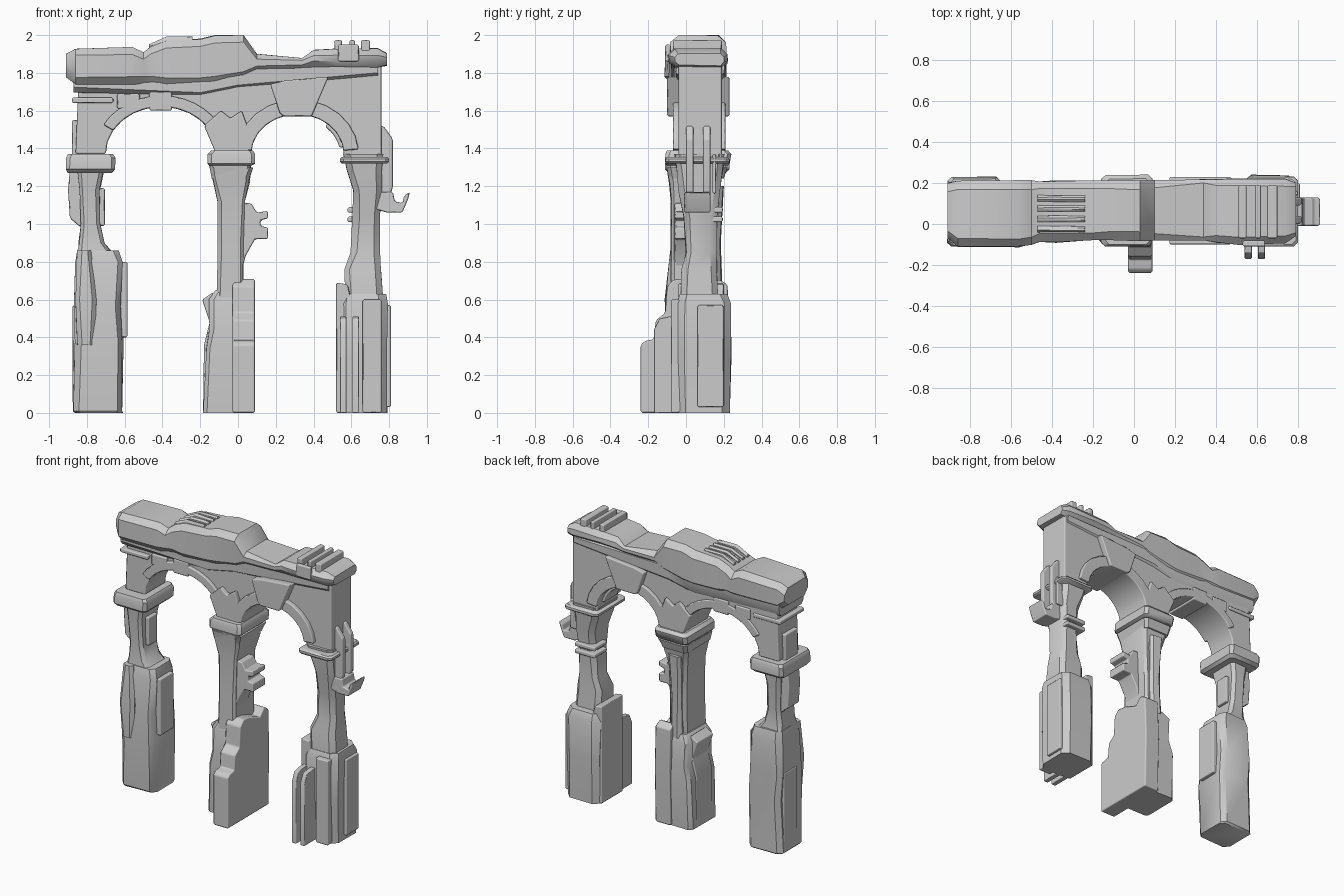
import bpy
import bmesh
import math
import random
from mathutils import Vector

random.seed(4)
UNIT = 0.01  # all sizes below are in hundredths

old = bpy.data.objects.get("Cube")
if old:
    bpy.data.objects.remove(old, do_unlink=True)

stone = bpy.data.materials.new("grey_stone")
stone.use_nodes = True
grey = (0.6, 0.6, 0.6, 1)
stone.diffuse_color = grey
stone.node_tree.nodes["Principled BSDF"].inputs["Base Color"].default_value = grey


def finish(name, bm, bevel):
    """Turn a bmesh into a stone object with worn edges."""
    bmesh.ops.recalc_face_normals(bm, faces=bm.faces)
    mesh = bpy.data.meshes.new(name)
    bm.to_mesh(mesh)
    bm.free()
    mesh.materials.append(stone)
    mesh.shade_smooth()
    mesh.set_sharp_from_angle(angle=math.radians(35))
    obj = bpy.data.objects.new(name, mesh)
    bpy.context.collection.objects.link(obj)
    if bevel:
        mod = obj.modifiers.new("worn_edges", "BEVEL")
        mod.width = bevel * UNIT
        mod.segments = 1
        mod.harden_normals = True
    return obj


def skin(name, rings, bevel=0):
    """Join equal rings of points into a closed solid."""
    bm = bmesh.new()
    loops = [[bm.verts.new(Vector(p) * UNIT) for p in ring] for ring in rings]
    for low, high in zip(loops, loops[1:]):
        for i in range(len(low)):
            j = (i + 1) % len(low)
            bm.faces.new((low[i], low[j], high[j], high[i]))
    bm.faces.new(loops[0])
    bm.faces.new(loops[-1])
    return finish(name, bm, bevel)


def loft(name, sections, axis="z", chamfer=2, rough=0.5):
    """Loft chamfered rectangles (position, a0, a1, b0, b1) along an axis."""
    rings = []
    for t, a0, a1, b0, b1 in sections:
        c = min(chamfer, (a1 - a0) / 3, (b1 - b0) / 3)
        outline = [(a0 + c, b0), (a1 - c, b0), (a1, b0 + c), (a1, b1 - c),
                   (a1 - c, b1), (a0 + c, b1), (a0, b1 - c), (a0, b0 + c)]
        ring = []
        for a, b in outline:
            a += random.uniform(-rough, rough)
            b += random.uniform(-rough, rough)
            ring.append((a, b, t) if axis == "z" else (t, a, b))
        rings.append(ring)
    return skin(name, rings)


def prism(name, outline, lo, hi, axis="y", bevel=0.8):
    """Extrude an outline along y (points are x, z) or x (points are y, z)."""
    if axis == "y":
        return skin(name, [[(x, y, z) for x, z in outline] for y in (lo, hi)], bevel)
    return skin(name, [[(x, y, z) for y, z in outline] for x in (lo, hi)], bevel)


def block(name, x, y, z, bevel=0.8):
    outline = [(x[0], z[0]), (x[1], z[0]), (x[1], z[1]), (x[0], z[1])]
    return prism(name, outline, y[0], y[1], bevel=bevel)


def arc(cx, rx, rz, start=180, end=0, steps=12):
    """Points on an arch that springs at the height of the capitals."""
    angles = [math.radians(start + (end - start) * i / steps) for i in range(steps + 1)]
    return [(cx + rx * math.cos(a), 137 + rz * math.sin(a)) for a in angles]


def arch_band(name, arch, thick, y, start=180, end=0):
    cx, rx, rz = arch
    inner = arc(cx, rx, rz, start, end)
    outer = arc(cx, rx + thick, rz + thick, start, end)
    return prism(name, inner + outer[::-1], *y)


# Wall with two arched openings
LEFT_ARCH = (40.5, 29.5, 25)
LEFT_ARCH = (-LEFT_ARCH[0],) + LEFT_ARCH[1:]
RIGHT_ARCH = (31.5, 24.5, 21)
wall = [(-86, 137)] + arc(*LEFT_ARCH) + arc(*RIGHT_ARCH)
wall += [(57, 133), (76, 133), (76, 186), (-84, 186)]
prism("arcade_wall", wall, -4, 19, bevel=1)

# Raised bands around the arches, broken in places
arch_band("left_arch_band", LEFT_ARCH, 6, (-6, 20), 150, 30)
arch_band("right_arch_band", RIGHT_ARCH, 8, (-7, 21), 175, 5)
arch_band("right_arch_rim", (31.5, 22.5, 19), 3, (0, 15), 50, 10)
keystone = [(17, 174), (22, 159), (24, 157), (39, 157), (42, 164), (48, 178), (25, 176)]
prism("right_keystone", keystone, -10, 23)
block("left_keystone", (-47, -35), (-6, 20), (160, 170))
spur = [(-12, 138), (6, 138), (5, 152), (2, 160), (-4, 156), (-9, 160), (-18, 152)]
prism("middle_spandrel_stone", spur, -7, 21)

# Left wall mouldings
block("left_wall_moulding", (-88, -66), (-7, 20), (164, 167))
block("left_wall_stone", (-64, -52), (-6, 20), (161, 169))
block("left_wall_buttress", (-88, -83), (0, 14), (135, 155))
loft("wall_cornice", [(-87, -7, 20, 170, 180), (-20, -6, 20, 168, 180),
                      (0, -6, 20, 172, 184), (74, -5, 20, 178, 186)], axis="x")

# Entablature: a broken slab with a hump
loft("entablature", [
    (-91, -7, 20, 178, 190), (-86, -11, 21, 174, 193), (-56, -11, 21, 174, 194),
    (-50, -10, 21, 174, 191), (-46, -9, 21, 174, 194), (-38, -9, 21, 173, 197),
    (-20, -8, 21, 173, 198), (-12, -8, 21, 174, 200), (3, -8, 21, 177, 200),
    (10, -8, 21, 181, 190), (34, -8, 22, 183, 188), (40, -9, 22, 183, 192),
    (52, -10, 22, 183, 193), (74, -9, 22, 183, 193), (79, -6, 20, 184, 190),
], axis="x", chamfer=4, rough=0.4)
for i in range(4):
    y = -4 + i * 5
    loft("top_rib", [(-47, y, y + 3, 190, 195), (-38, y, y + 3, 192, 199),
                     (-24, y, y + 3, 192, 199)], axis="x", chamfer=1, rough=0.2)
for x, wide in ((51, 4), (59, 3), (65, 5)):
    block("top_ridge", (x, x + wide), (-7, 19), (188, 197.5))
block("front_slab_chip", (53, 64), (-11, -8), (186, 195))

# Left pier
loft("left_foot", [(0, -86, -61, -7, 18), (1, -87, -61, -8, 19), (38, -86, -61, -9, 19),
                   (56, -87, -62, -8, 19), (80, -86, -61, -7, 18),
                   (86, -85, -63, -5, 17)], chamfer=3)
loft("left_foot_front_stone", [(36, -85, -76, -10, 0), (60, -86, -75, -11, 0),
                               (86, -85, -78, -8, 0)])
block("left_foot_side_plate", (-63, -58.5), (-3, 12), (40, 80))
block("left_foot_outer_plate", (-87.5, -84), (0, 15), (5, 57))
loft("left_shaft", [(84, -85, -66, -5, 16), (90, -84, -71, -4, 15), (100, -83, -73, -4, 15),
                    (118, -84, -73, -5, 16), (130, -85, -71, -6, 17)])
plate = [(-89, 129), (-83, 129), (-83, 98), (-89, 103), (-90, 118)]
prism("left_shaft_outer_plate", plate, 0, 13)
block("left_shaft_inner_plate", (-74, -70.5), (1, 11), (99, 119))
loft("left_capital", [(127, -90, -67, -9, 21), (129, -91, -65, -11, 23),
                      (135, -91, -65, -11, 23), (137, -90, -66, -10, 22)], rough=0.2)

# Middle pier
foot = [(-24, 0), (-24, 36), (-22, 38), (-17, 39), (-16, 49), (-11, 53), (-10, 67),
        (-6, 71), (1, 70), (12, 66), (17, 71), (22, 68), (23, 40), (22, 0)]
prism("middle_foot_slab", foot, -3, 9, axis="x", bevel=1)
loft("middle_foot", [(0, -18, 0, -9, 20), (34, -17, 0, -10, 21), (44, -15, 0, -9, 20),
                     (60, -15, 0, -9, 20), (65, -12, 0, -7, 18)])
chunk = [(-13, 64), (-19, 60), (-15, 48), (-18, 36), (-18.5, 0), (-13, 0)]
prism("middle_foot_side_stone", chunk, -4, 14)
loft("middle_shaft", [(60, -11, 3, -8, 16), (88, -11, 3, -8, 16), (112, -11, 4, -8, 16),
                      (122, -13, 6, -9, 18), (131, -15, 7, -10, 20)])
loft("middle_shaft_back_plank", [(62, -9, 0, 12, 19), (90, -8, 0, 12, 18),
                                 (120, -9, 1, 12, 20)])
loft("middle_capital_neck", [(124, -14, 6, -9, 20), (130, -15, 8, -10, 22)], rough=0.2)
loft("middle_capital", [(131, -15, 7, -10, 22), (132, -16, 9, -11, 23),
                        (137, -16, 9, -11, 24), (139, -14, 8, -10, 22)], rough=0.2)
broken = [(2, 111), (7, 111), (10, 106), (16, 107), (16, 103), (12, 102), (12, 99),
          (16, 98), (16, 92), (9, 92), (4, 83), (2, 75)]
prism("middle_shaft_broken_stone", broken, -6, 8)

# Right pier
loft("right_foot", [(0, 53, 79, -4, 23), (30, 53, 79, -5, 24), (58, 53, 79, -5, 24),
                    (63, 54, 78, -3, 22)], chamfer=4)
step = [(52, 0), (60, 0), (60, 60), (58, 68), (52, 69)]
prism("right_foot_inner_step", step, -4, 20)
for x in (54, 60.5):
    rail = [(-17, 0), (-17, 44), (-14, 50), (-9, 51), (-3, 51), (-3, 0)]
    prism("right_foot_rail", rail, x, x + 3.5, axis="x", bevel=0.4)
block("right_foot_outer_plate", (78, 81), (6, 20), (3, 57))
block("right_foot_front_stone", (66, 76), (-8, 0), (0, 60))
loft("right_shaft", [(60, 57, 77, -3, 17), (76, 56, 76, -2, 16), (85, 60, 75, 0, 16),
                     (104, 61, 75, -1, 16), (118, 61, 76, -4, 18), (128, 58, 76, -5, 19),
                     (137, 56, 77, -6, 20)], chamfer=3)
for z in (101, 106):
    block("right_shaft_back_ring", (58, 74), (5, 19.5), (z, z + 3))
loft("right_collar", [(132, 55, 79, -10, 22), (133, 54, 80, -11, 23),
                      (134.5, 54, 80, -11, 23), (135.5, 55, 79, -10, 22)], rough=0.1)

# Hooked bracket and prongs on the outer side
hook = [(70, 117), (82, 117), (83, 112), (87, 111), (88, 115), (91, 117), (90, 113),
        (87, 106), (79, 106), (72, 108)]
prism("right_bracket", hook, -1, 13)
prong = [(74, 112), (80, 112), (82, 120), (82, 145), (77, 152), (74, 152)]
for y in (0, 9):
    prism("right_prong", prong, y, y + 4, bevel=1)
block("right_prong_short", (74, 80), (14, 16), (116, 137))
